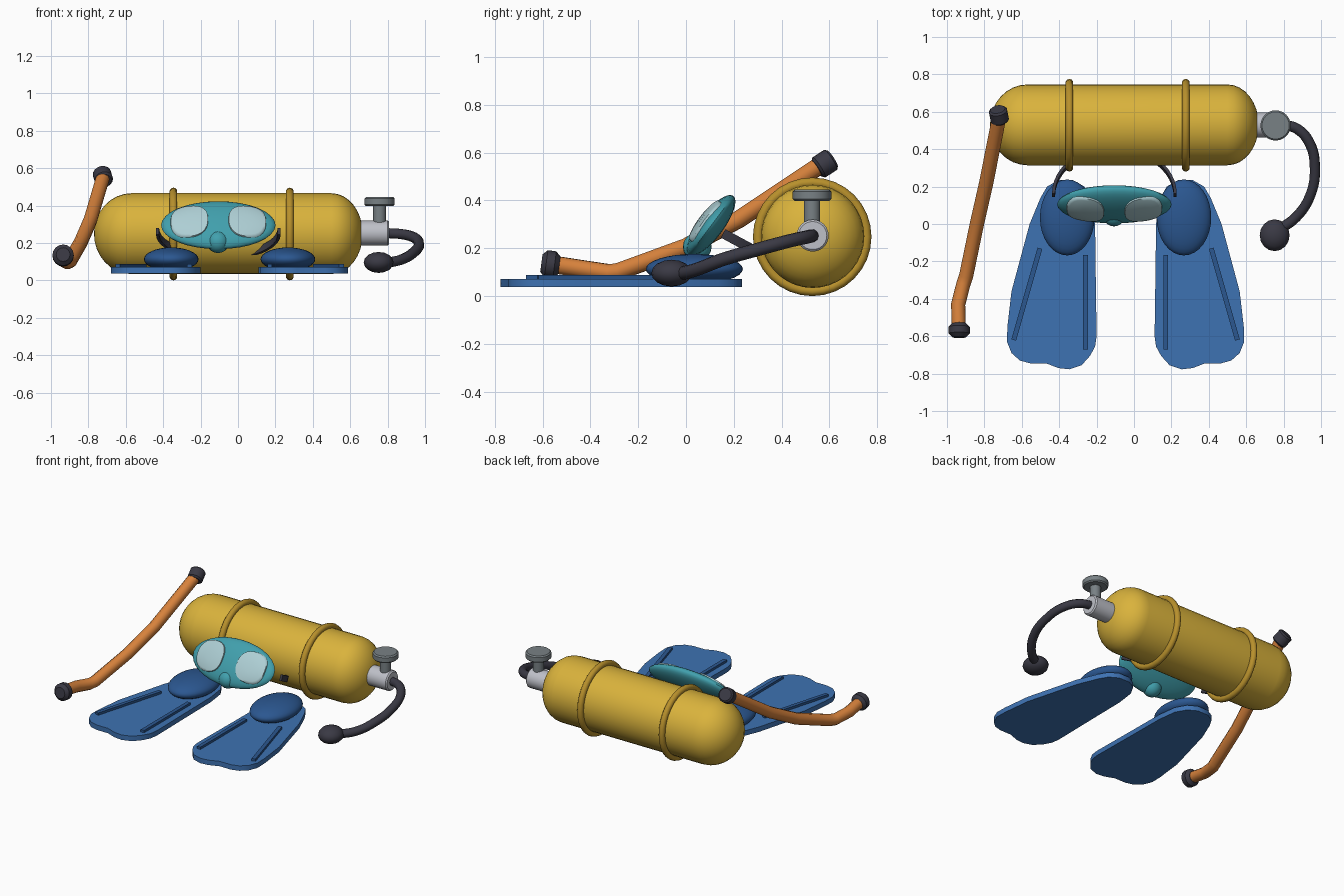
import bpy, bmesh, math
from mathutils import Vector, Matrix

if "Cube" in bpy.data.objects:
    bpy.data.objects.remove(bpy.data.objects["Cube"])


def material(name, rgb):
    m = bpy.data.materials.new(name)
    m.diffuse_color = (*rgb, 1)
    m.use_nodes = True
    m.node_tree.nodes["Principled BSDF"].inputs["Base Color"].default_value = m.diffuse_color
    return m


YELLOW = material("tank yellow", (0.70, 0.45, 0.045))
AMBER = material("band amber", (0.48, 0.28, 0.025))
BLUE = material("blade blue", (0.048, 0.168, 0.445))
NAVY = material("boot blue", (0.024, 0.095, 0.28))
TEAL = material("mask teal", (0.053, 0.352, 0.42))
GLASS = material("lens pale", (0.42, 0.62, 0.66))
ORANGE = material("snorkel orange", (0.68, 0.223, 0.045))
RUBBER = material("dark rubber", (0.042, 0.041, 0.058))
SILVER = material("valve silver", (0.515, 0.527, 0.578))
GREY = material("knob grey", (0.19, 0.22, 0.235))


def finish(name, bm, mat, matrix=Matrix(), angle=40):
    """Turn a bmesh into a smooth object with sharp edges kept."""
    bmesh.ops.recalc_face_normals(bm, faces=bm.faces)
    me = bpy.data.meshes.new(name)
    bm.to_mesh(me)
    bm.free()
    me.materials.append(mat)
    me.shade_smooth()
    me.set_sharp_from_angle(angle=math.radians(angle))
    ob = bpy.data.objects.new(name, me)
    ob.matrix_world = matrix
    bpy.context.collection.objects.link(ob)
    return ob


def ellipsoid(name, loc, radii, mat, rot=Matrix(), seg=32):
    bm = bmesh.new()
    bmesh.ops.create_uvsphere(bm, u_segments=seg, v_segments=seg // 2, radius=1)
    bmesh.ops.scale(bm, vec=radii, verts=bm.verts)
    return finish(name, bm, mat, Matrix.Translation(loc) @ rot)


def lathe(name, profile, loc, axis, mat, seg=32, closed=False):
    """Revolve (radius, height) points around the given axis."""
    bm = bmesh.new()
    vs = [bm.verts.new((r, 0, h)) for r, h in profile]
    es = [bm.edges.new(p) for p in zip(vs, vs[1:])]
    if closed:
        es.append(bm.edges.new((vs[-1], vs[0])))
    bmesh.ops.spin(bm, geom=vs + es, cent=(0, 0, 0), axis=(0, 0, 1),
                   angle=2 * math.pi, steps=seg)
    bmesh.ops.remove_doubles(bm, verts=bm.verts, dist=1e-5)
    rot = Vector((0, 0, 1)).rotation_difference(Vector(axis)).to_matrix().to_4x4()
    return finish(name, bm, mat, Matrix.Translation(loc) @ rot)


def cylinder(name, a, b, r, mat, bevel=0.008, seg=24):
    a, b = Vector(a), Vector(b)
    h = (b - a).length
    prof = [(0, 0), (r - bevel, 0), (r, bevel), (r, h - bevel), (r - bevel, h), (0, h)]
    return lathe(name, prof, a, b - a, mat, seg)


def tube(name, points, r, mat, smooth):
    """Round tube along a path."""
    cu = bpy.data.curves.new(name, 'CURVE')
    cu.dimensions = '3D'
    cu.bevel_depth, cu.bevel_resolution, cu.use_fill_caps = r, 3, True
    if smooth:
        sp = cu.splines.new('BEZIER')
        sp.bezier_points.add(len(points) - 1)
        for bp, p in zip(sp.bezier_points, points):
            bp.co = p
            bp.handle_left_type = bp.handle_right_type = 'AUTO'
        sp.resolution_u = 6
    else:
        sp = cu.splines.new('POLY')
        sp.points.add(len(points) - 1)
        for sp_p, p in zip(sp.points, points):
            sp_p.co = (*p, 1)
    tmp = bpy.data.objects.new(name, cu)
    bpy.context.collection.objects.link(tmp)
    me = bpy.data.meshes.new_from_object(
        tmp.evaluated_get(bpy.context.evaluated_depsgraph_get()))
    bpy.data.objects.remove(tmp)
    bm = bmesh.new()
    bm.from_mesh(me)
    bpy.data.meshes.remove(me)
    bmesh.ops.remove_doubles(bm, verts=bm.verts, dist=1e-5)
    return finish(name, bm, mat, angle=50)


# Air tank lying along x, with unequal rounded ends
TY, TZ, R = 0.53, 0.25, 0.216
steps = [i * math.pi / 16 for i in range(9)]
profile = [(R * math.sin(t), -0.57 - 0.2 * math.cos(t)) for t in steps]
profile += [(R * math.cos(t), 0.50 + 0.167 * math.sin(t)) for t in steps]
lathe("tank", profile, (0, TY, TZ), (1, 0, 0), YELLOW, 36)

# Two bands around the tank
ring = [(0.227 + 0.021 * math.cos(k * math.pi / 5), 0.021 * math.sin(k * math.pi / 5))
        for k in range(10)]
for side, x in (("left", -0.345), ("right", 0.277)):
    lathe("band_" + side, ring, (x, TY - 0.002, 0.248), (1, 0, 0), AMBER, 32, closed=True)

# Valve, stem and knob
cylinder("valve", (0.63, 0.53, 0.253), (0.808, 0.53, 0.253), 0.067, SILVER)
cylinder("valve_stem", (0.757, 0.527, 0.27), (0.757, 0.527, 0.41), 0.034, GREY, 0.003)
cylinder("valve_knob", (0.757, 0.527, 0.398), (0.757, 0.527, 0.445), 0.081, GREY)

# Breathing hose and mouthpiece
tube("hose", [(0.79, 0.53, 0.253), (0.87, 0.51, 0.248), (0.94, 0.43, 0.23),
              (0.967, 0.30, 0.195), (0.945, 0.16, 0.155), (0.87, 0.04, 0.11),
              (0.76, -0.04, 0.09)], 0.028, RUBBER, True)
ellipsoid("mouthpiece", (0.752, -0.06, 0.096), (0.08, 0.085, 0.056), RUBBER, seg=16)

# Snorkel with end caps
tube("snorkel", [(-0.722, 0.565, 0.55), (-0.79, 0.22, 0.32), (-0.84, 0.0, 0.205),
                 (-0.898, -0.28, 0.103), (-0.912, -0.32, 0.097), (-0.94, -0.43, 0.113),
                 (-0.937, -0.56, 0.133)], 0.038, ORANGE, False)
cylinder("snorkel_top_cap", (-0.716, 0.548, 0.533), (-0.729, 0.613, 0.575), 0.05, RUBBER, 0.01, 16)
cylinder("snorkel_mouth_cap", (-0.935, -0.53, 0.128), (-0.935, -0.605, 0.138),
         0.057, RUBBER, 0.02, 16)

# Mask body, leaning back
MC = Vector((-0.105, 0.105, 0.295))
tilt = Matrix.Rotation(math.atan2(0.8, 0.6), 4, 'X')
MU, MV, MW = 0.306, 0.155, 0.052
ellipsoid("mask_body", MC, (MU, MV, MW), TEAL, tilt)
ellipsoid("mask_nose", (-0.107, 0.047, 0.206), (0.06, 0.06, 0.06), TEAL, seg=20)


def lens(name, side):
    """Thin rounded pane following the curve of the mask."""
    bm = bmesh.new()
    n, rings = 28, (0.3, 0.6, 0.85, 0.97, 1.0)
    rows = []
    for k, s in enumerate(rings):
        row = []
        for i in range(n):
            t = 2 * math.pi * i / n
            c, d = math.cos(t), math.sin(t)
            q = (abs(c) ** 2.5 + abs(d) ** 2.5) ** (-1 / 2.5)
            u, v = side * 0.155 + 0.102 * s * q * c, 0.104 * s * q * d
            w = MW * math.sqrt(max(0, 1 - (u / MU) ** 2 - (v / MV) ** 2))
            row.append(bm.verts.new((u, v, w + (0.008 if k < 4 else -0.006))))
        rows.append(row)
    bm.faces.new(rows[0])
    for a, b in zip(rows, rows[1:]):
        for i in range(n):
            j = (i + 1) % n
            bm.faces.new((a[i], a[j], b[j], b[i]))
    ob = finish(name, bm, GLASS, Matrix.Translation(MC) @ tilt, 60)
    if ob.data.polygons[0].normal.z < 0:
        ob.data.flip_normals()


lens("lens_left", -1)
lens("lens_right", 1)

# Mask strap: flat band looping back and down from the mask sides
bm = bmesh.new()
up = Vector((0, 0.47, 0.88))
prev = first = None
for i in range(25):
    t = math.pi * i / 24
    out = Vector((math.cos(t), 0.88 * math.sin(t), -0.47 * math.sin(t)))
    p = Vector((-0.105 + 0.325 * math.cos(t), 0.155 + 0.25 * math.sin(t),
                0.262 - 0.135 * math.sin(t)))
    loop = [bm.verts.new(p + out * a * 0.008 + up * b * 0.02)
            for a, b in ((1, 1), (-1, 1), (-1, -1), (1, -1))]
    if prev:
        for k in range(4):
            bm.faces.new((prev[k], prev[k - 1], loop[k - 1], loop[k]))
    else:
        first = loop
    prev = loop
bm.faces.new(first)
bm.faces.new(prev)
finish("mask_strap", bm, RUBBER)

# Pair of fins, mirrored about x = -0.045
OUTLINE = [(0.155, -0.6), (0.163, -0.655), (0.19, -0.705), (0.235, -0.755), (0.30, -0.777),
           (0.36, -0.77), (0.425, -0.745), (0.51, -0.745), (0.565, -0.73), (0.61, -0.69),
           (0.634, -0.63), (0.632, -0.55), (0.61, -0.36), (0.513, 0.0), (0.455, 0.14),
           (0.42, 0.2), (0.36, 0.234), (0.28, 0.234), (0.22, 0.2), (0.18, 0.13),
           (0.163, 0.0), (0.16, -0.25)]
for side, s in (("left", -1), ("right", 1)):
    def at(x):
        return -0.045 + s * x
    bm = bmesh.new()
    base = bm.faces.new([bm.verts.new((at(x), y, 0.038)) for x, y in OUTLINE])
    top = bmesh.ops.extrude_face_region(bm, geom=[base])["geom"]
    bmesh.ops.translate(bm, vec=(0, 0, 0.034),
                        verts=[v for v in top if isinstance(v, bmesh.types.BMVert)])
    finish("fin_blade_" + side, bm, BLUE)
    ellipsoid("fin_boot_" + side, (at(0.312), 0.035, 0.113), (0.146, 0.203, 0.063), NAVY)
    # Raised ribs on the blade
    for rib, a, b in (("inner", (0.215, -0.165), (0.215, -0.67)),
                      ("outer", (0.458, -0.13), (0.598, -0.62))):
        a, b = Vector((at(a[0]), a[1], 0.073)), Vector((at(b[0]), b[1], 0.073))
        d = b - a
        bm = bmesh.new()
        bmesh.ops.create_cube(bm, size=1)
        bmesh.ops.scale(bm, vec=(d.length, 0.026, 0.03), verts=bm.verts)
        finish(f"fin_rib_{rib}_{side}", bm, NAVY, Matrix.Translation((a + b) / 2)
               @ Matrix.Rotation(math.atan2(d.y, d.x), 4, 'Z'))
